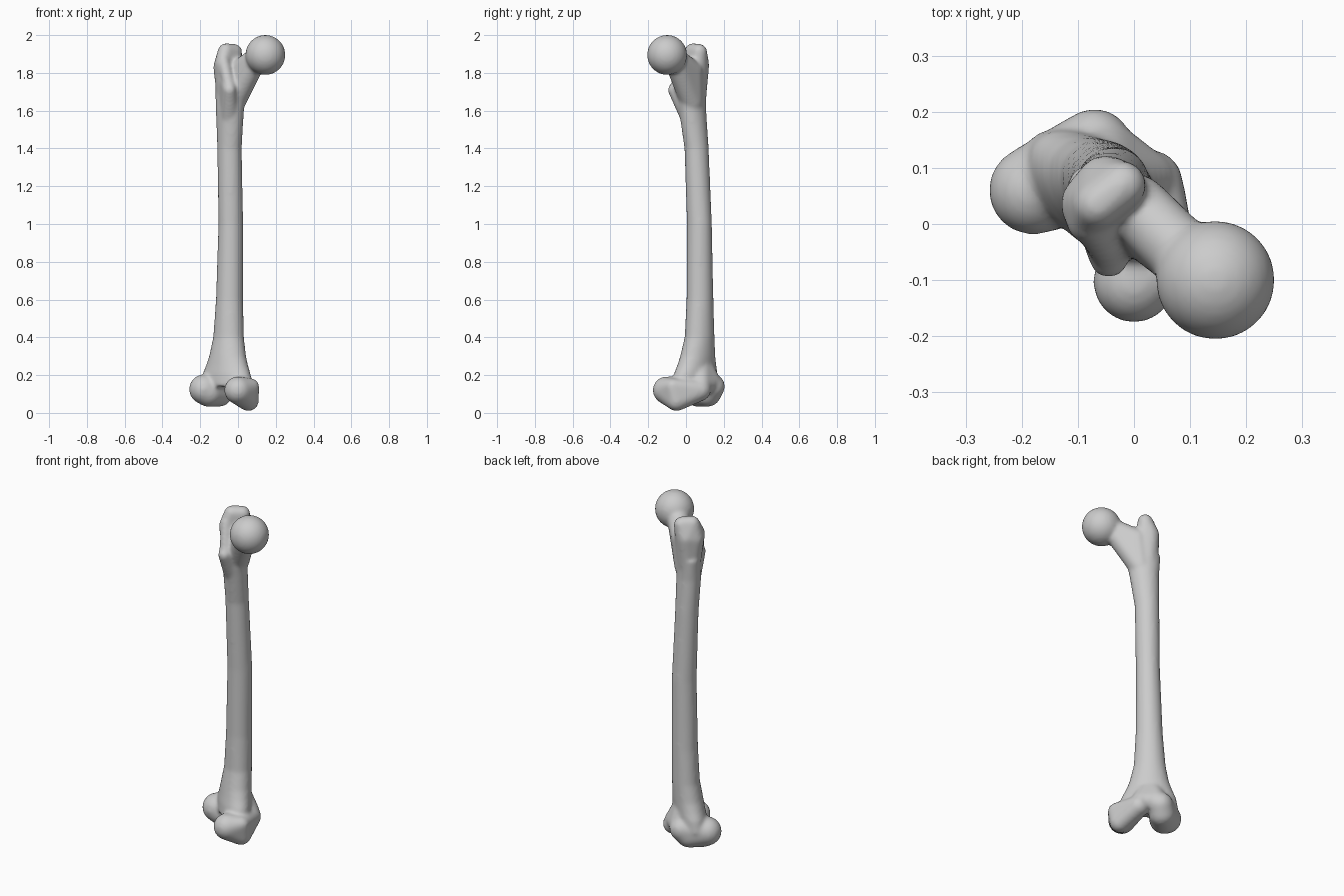
import bpy, bmesh, math
from mathutils import Vector

cube = bpy.data.objects.get("Cube")
if cube:
    bpy.data.objects.remove(cube, do_unlink=True)

TWIST = math.radians(-40)   # direction of the bone's wide axis
SIDES = 32

# unit ball used for every rounded mass
ball = bmesh.new()
bmesh.ops.create_icosphere(ball, subdivisions=4, radius=1)
BALL = [v.co.copy() for v in ball.verts]
ball.free()

bone = bmesh.new()


def add_mass(*balls):
    """Convex skin stretched over balls given as (x, y, z, radius)."""
    part = bmesh.new()
    for x, y, z, r in balls:
        for p in BALL:
            part.verts.new(Vector((x, y, z)) + p * r)
    bmesh.ops.convex_hull(part, input=part.verts[:])
    loose = [v for v in part.verts if not v.link_faces]
    bmesh.ops.delete(part, geom=loose, context='VERTS')
    merge(part)


def add_loft(rings):
    """Closed tube through twisted ellipses (z, x, y, half width, half depth)."""
    part = bmesh.new()
    loops = []
    for z, x, y, a, b in rings:
        loop = []
        for i in range(SIDES):
            t = math.tau * i / SIDES
            u, v = a * math.cos(t), b * math.sin(t)
            loop.append(part.verts.new((
                x + u * math.cos(TWIST) - v * math.sin(TWIST),
                y + u * math.sin(TWIST) + v * math.cos(TWIST), z)))
        loops.append(loop)
    for low, high in zip(loops, loops[1:]):
        for i in range(SIDES):
            j = (i + 1) % SIDES
            part.faces.new((low[i], low[j], high[j], high[i]))
    part.faces.new(loops[0][::-1])
    part.faces.new(loops[-1])
    merge(part)


def merge(part):
    bmesh.ops.recalc_face_normals(part, faces=part.faces[:])
    temp = bpy.data.meshes.new("temp")
    part.to_mesh(temp)
    part.free()
    bone.from_mesh(temp)
    bpy.data.meshes.remove(temp)


# shaft, flaring at both ends
add_loft([
    (.14, -.06, .045, .165, .085),
    (.21, -.06, .052, .148, .085),
    (.25, -.058, .057, .128, .083),
    (.30, -.055, .062, .108, .081),
    (.40, -.05, .072, .086, .074),
    (.60, -.045, .074, .073, .070),
    (1.0, -.038, .071, .065, .067),
    (1.4, -.045, .056, .066, .063),
    (1.6, -.043, .035, .080, .066),
    (1.72, -.037, .03, .095, .064),
])

# round head
add_mass((.145, -.1, 1.895, .106))

# neck
add_mass((.095, -.06, 1.875, .06), (.005, .03, 1.81, .058),
         (-.02, .03, 1.65, .062))

# greater trochanter
add_mass((-.075, .035, 1.83, .056), (-.05, .07, 1.84, .053),
         (-.065, .035, 1.915, .042), (-.02, .07, 1.912, .042),
         (-.05, .045, 1.67, .062), (-.085, 0, 1.85, .034))

# lesser trochanter and the crest above it
add_mass((-.045, -.063, 1.71, .034), (-.05, 0, 1.76, .05),
         (-.045, .02, 1.57, .052))
add_mass((-.045, -.055, 1.72, .03), (-.078, 0, 1.87, .032))

# outer condyle
add_mass((-.18, .06, .125, .079), (-.155, .065, .11, .078),
         (-.1, .115, .105, .072), (-.07, .14, .14, .066))

# inner condyle, with its side bump and front lip
add_mass((0, -.103, .12, .073), (.055, -.05, .064, .055),
         (.07, -.07, .14, .042), (.03, .075, .12, .057))

# groove bridge between the condyles
add_mass((-.05, .13, .16, .055), (.02, .08, .15, .052),
         (-.055, .07, .25, .07))

mesh = bpy.data.meshes.new("thigh_bone")
bone.to_mesh(mesh)
bone.free()
obj = bpy.data.objects.new("thigh_bone", mesh)
bpy.context.collection.objects.link(obj)

# fuse the masses into one soft surface
fuse = obj.modifiers.new("fuse", 'REMESH')
fuse.mode = 'VOXEL'
fuse.voxel_size = .009
fuse.use_smooth_shade = True
soften = obj.modifiers.new("soften", 'SMOOTH')
soften.factor = .5
soften.iterations = 12
